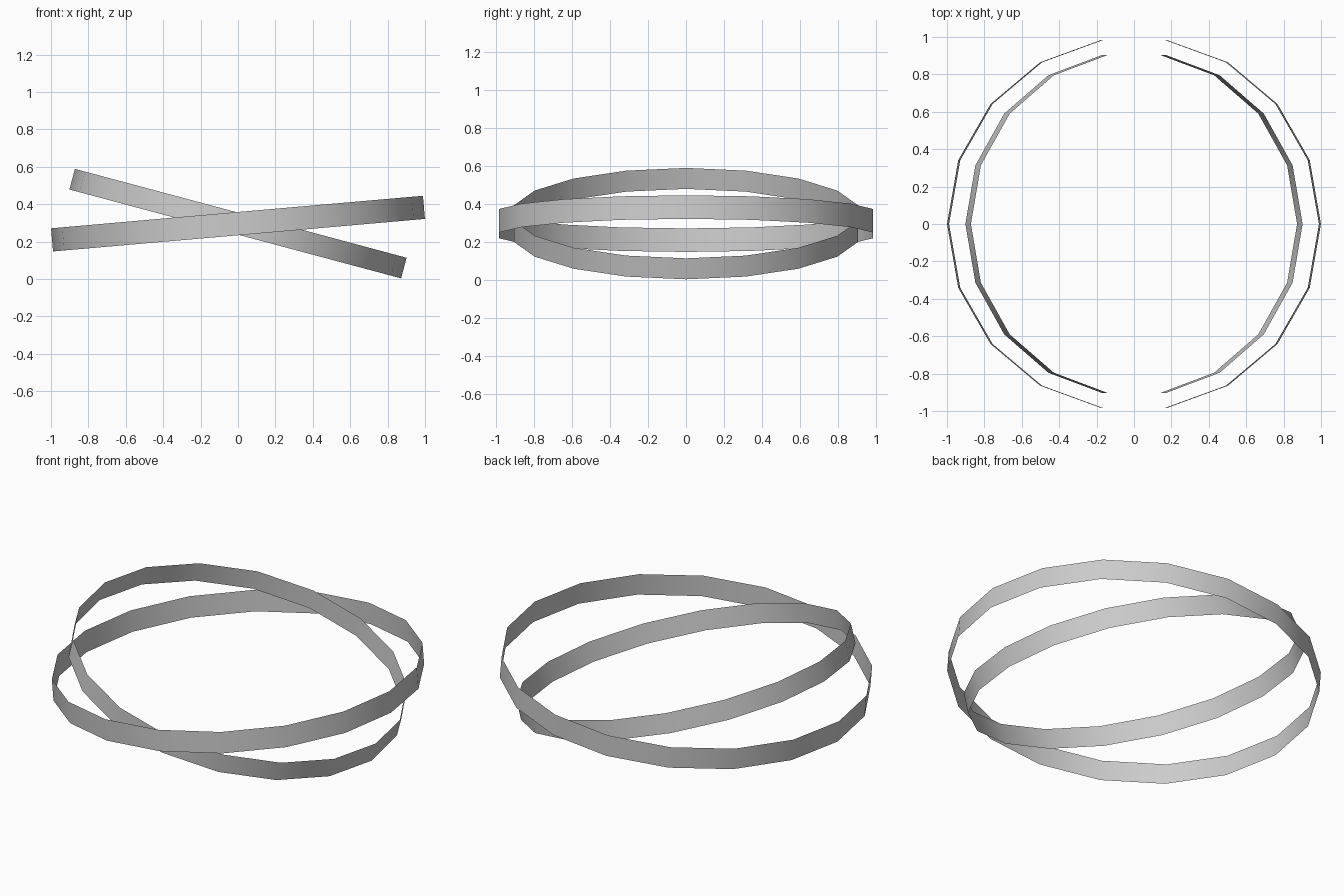
import bpy
from math import radians

if "Cube" in bpy.data.objects:
    bpy.data.objects.remove(bpy.data.objects["Cube"])

CENTRE_Z = 0.296


def band(name, radius, width, tilt):
    """Open 18-sided hoop, tilted about the y axis."""
    # the primitive starts its first vertex on +y, so turn it to start on +x
    bpy.ops.mesh.primitive_cylinder_add(vertices=18, radius=radius, depth=width,
                                        end_fill_type='NOTHING')
    ob = bpy.context.object
    ob.name = name
    ob.rotation_euler = (0, 0, radians(90))
    bpy.ops.object.transform_apply(location=False, rotation=True, scale=False)
    ob.location = (0, 0, CENTRE_Z)
    ob.rotation_euler = (0, radians(tilt), 0)
    bpy.ops.object.shade_smooth()
    return ob


# Outer hoop rises gently to the right, inner hoop falls more steeply
band("outer_ring", 0.998, 0.124, -5)
band("inner_ring", 0.918, 0.114, 15)
